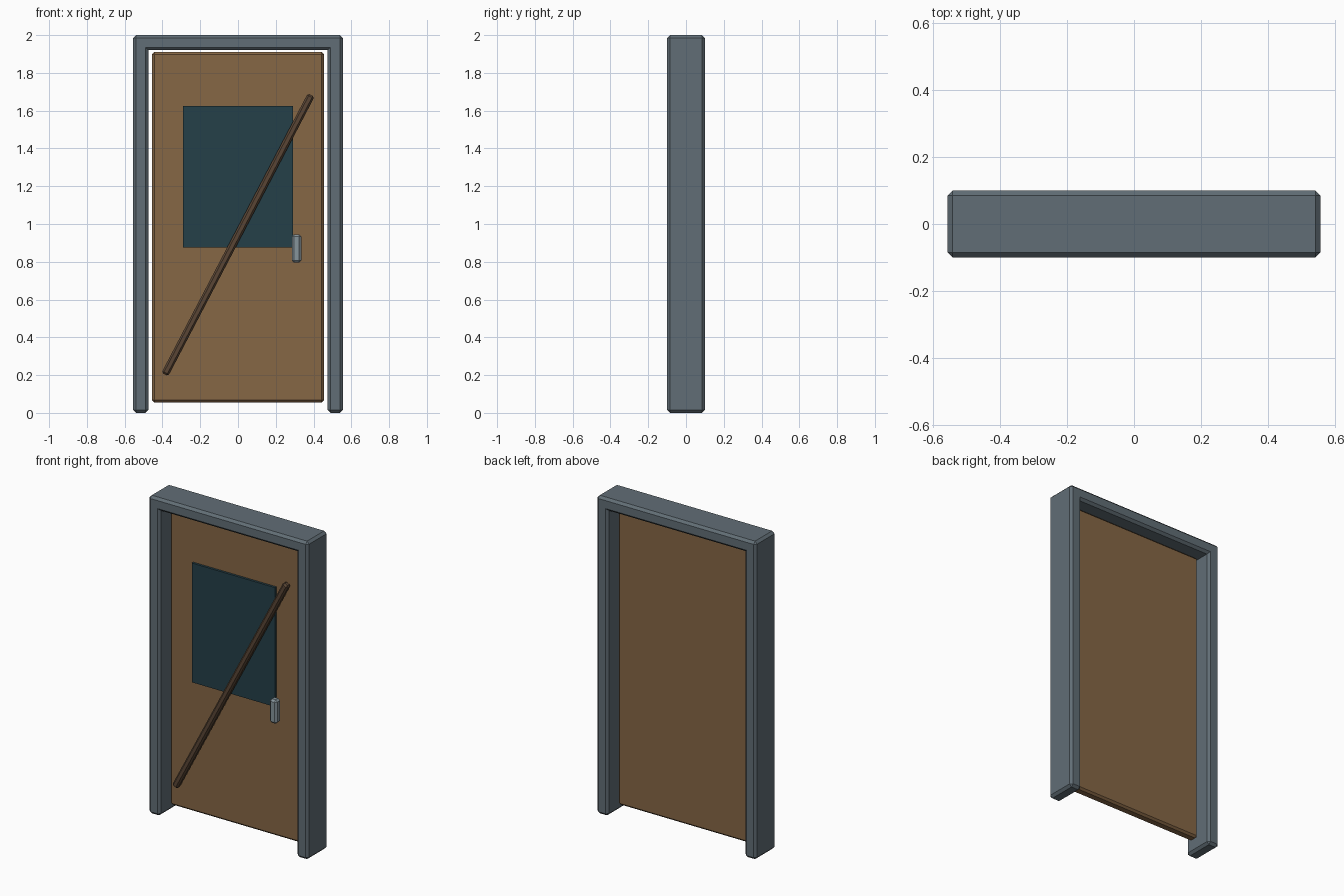
import bpy
import bmesh
import math
from mathutils import Matrix

if "Cube" in bpy.data.objects:
    bpy.data.objects.remove(bpy.data.objects["Cube"])


def material(name, rgb):
    mat = bpy.data.materials.new(name)
    mat.diffuse_color = (*rgb, 1)
    mat.use_nodes = True
    mat.node_tree.nodes["Principled BSDF"].inputs["Base Color"].default_value = mat.diffuse_color
    return mat


STEEL = material("blue_grey_steel", (0.12, 0.155, 0.18))
WOOD = material("brown_wood", (0.24, 0.135, 0.06))
GLASS = material("dark_glass", (0.018, 0.05, 0.065))
DARK_WOOD = material("dark_wood", (0.10, 0.06, 0.035))
METAL = material("handle_metal", (0.24, 0.30, 0.33))


def box(name, center, size, mat, bevel=0.0, tilt=0.0):
    """Flat-shaded box with chamfered edges, tilted about the y axis."""
    bm = bmesh.new()
    bmesh.ops.create_cube(bm, size=1, matrix=Matrix.Diagonal((*size, 1)))
    if bevel:
        bmesh.ops.bevel(bm, geom=bm.edges[:], offset=bevel, segments=1,
                        profile=0.5, affect='EDGES')
    mesh = bpy.data.meshes.new(name)
    bm.to_mesh(mesh)
    bm.free()
    mesh.materials.append(mat)
    obj = bpy.data.objects.new(name, mesh)
    obj.location = center
    obj.rotation_euler.y = tilt
    bpy.context.collection.objects.link(obj)
    return obj


# Door frame: two jambs running up into the lintel
for side, label in ((-1, "left"), (1, "right")):
    box(f"{label}_jamb", (side * 0.515, 0, 0.975), (0.08, 0.2, 1.95), STEEL, 0.015)
box("lintel", (0, 0, 1.96), (1.11, 0.2, 0.08), STEEL, 0.015)

# Door leaf with a window pane on the front
box("door_panel", (0, 0, 0.983), (0.91, 0.06, 1.855), WOOD, 0.012)
box("window_pane", (0, -0.035, 1.25), (0.58, 0.02, 0.75), GLASS)

# Diagonal brace bar and upright handle
box("diagonal_bar", (0, -0.065, 0.943), (0.04, 0.04, 1.67), DARK_WOOD, 0.01,
    math.atan2(0.774, 1.478))
box("door_handle", (0.31, -0.075, 0.87), (0.05, 0.05, 0.15), METAL, 0.012)
